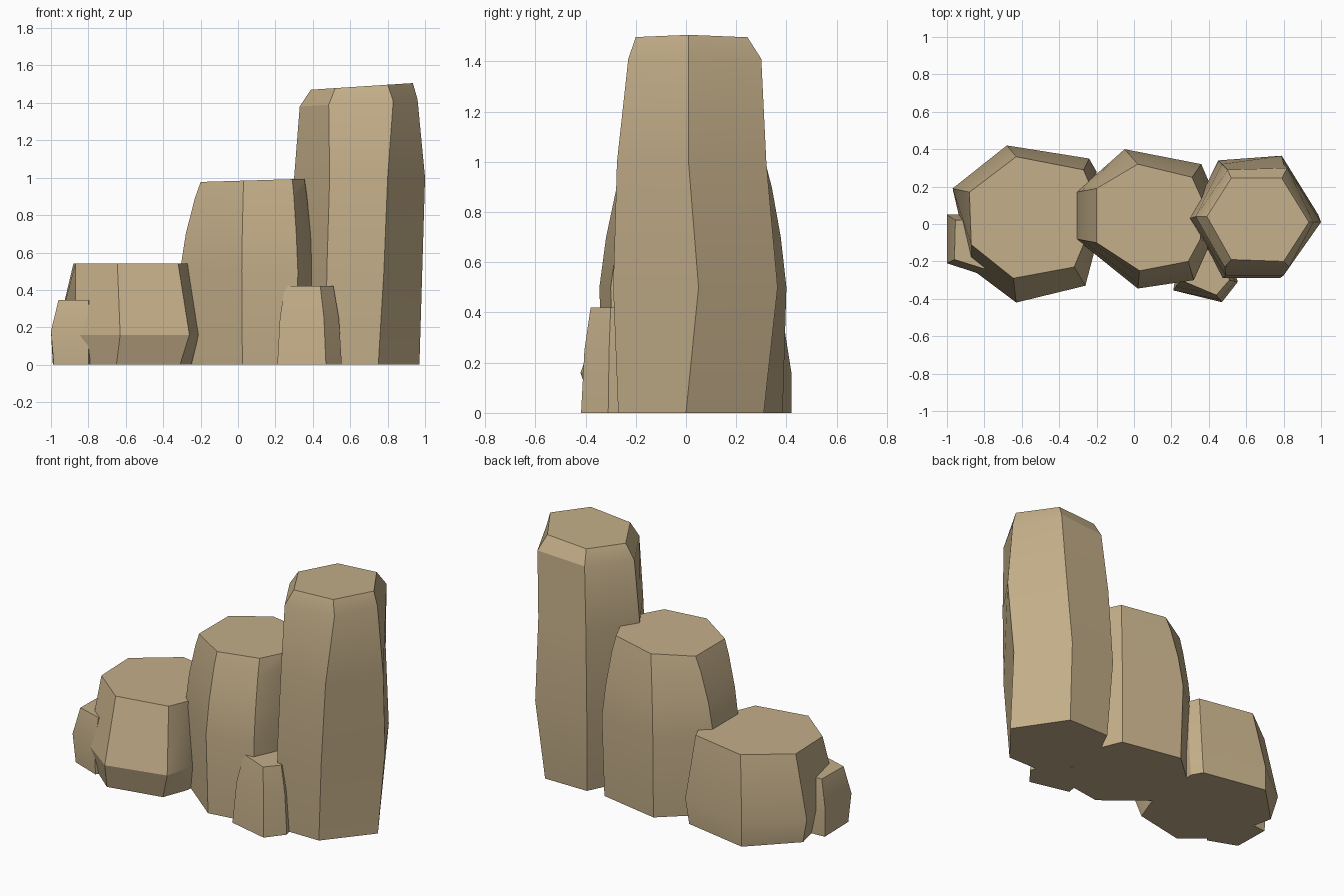
import bpy, bmesh, math

if "Cube" in bpy.data.objects:
    bpy.data.objects.remove(bpy.data.objects["Cube"])

tan = bpy.data.materials.new("sandstone_tan")
tan.diffuse_color = (0.55, 0.425, 0.25, 1)
tan.use_nodes = True
tan.node_tree.nodes["Principled BSDF"].inputs["Base Color"].default_value = tan.diffuse_color


def ring(outline, z, scale=1.0, tilt=0.0):
    """Outline at height z, scaled about its centre; tilt raises the +x side."""
    cx = sum(p[0] for p in outline) / len(outline)
    cy = sum(p[1] for p in outline) / len(outline)
    return [(cx + (x - cx) * scale, cy + (y - cy) * scale, z + tilt * (x - cx))
            for x, y in outline]


def mix(a, b, t):
    """Outline between two outlines."""
    return [(p[0] + (q[0] - p[0]) * t, p[1] + (q[1] - p[1]) * t) for p, q in zip(a, b)]


def rock(name, rings):
    """Loft a closed rock through rings listed from the ground up."""
    bm = bmesh.new()
    loops = [[bm.verts.new(p) for p in r] for r in rings]
    n = len(rings[0])
    bm.faces.new(loops[0])
    bm.faces.new(loops[-1])
    for a, b in zip(loops, loops[1:]):
        for i in range(n):
            j = (i + 1) % n
            bm.faces.new((a[i], a[j], b[j], b[i]))
    bmesh.ops.recalc_face_normals(bm, faces=bm.faces)
    me = bpy.data.meshes.new(name)
    bm.to_mesh(me)
    bm.free()
    me.materials.append(tan)
    ob = bpy.data.objects.new(name, me)
    bpy.context.collection.objects.link(ob)
    bpy.ops.object.select_all(action='DESELECT')
    ob.select_set(True)
    bpy.context.view_layer.objects.active = ob
    bpy.ops.object.shade_smooth_by_angle(angle=math.radians(25))


# Tall pillar: six sides, bulging in the middle, chamfered sloping top
tall_base = [(.33, .02), (.47, -.27), (.75, -.27), (.97, 0), (.76, .31), (.47, .31)]
tall_low = [(.31, .03), (.475, -.29), (.78, -.29), (.985, .05), (.79, .365), (.45, .34)]
tall_mid = [(.30, .03), (.49, -.275), (.80, -.275), (1.0, .01), (.80, .32), (.47, .32)]
tall_neck = [(.33, .04), (.485, -.23), (.83, -.23), (.96, .01), (.82, .30), (.50, .29)]
tall_top = [(.39, .04), (.52, -.19), (.80, -.20), (.935, .01), (.79, .245), (.52, .245)]
rock("tall_pillar", [ring(tall_base, 0), ring(tall_low, .5), ring(tall_mid, 1.0),
                     ring(tall_neck, 1.40, tilt=.06), ring(tall_top, 1.488, tilt=.065)])

# Middle pillar: eight sides, leaning inward above the waist
mid_wide = [(-.31, .17), (-.31, -.08), (.02, -.345), (.32, -.30),
            (.40, -.12), (.42, .18), (.36, .32), (-.05, .40)]
mid_top = [(-.20, .19), (-.20, -.10), (.03, -.25), (.29, -.20),
           (.355, -.08), (.36, .14), (.31, .25), (.02, .32)]
rock("middle_pillar", [ring(mid_wide, 0, .96), ring(mid_wide, .50),
                       ring(mix(mid_wide, mid_top, .28), .70),
                       ring(mix(mid_wide, mid_top, .72), .90, tilt=.03),
                       ring(mid_top, .987, tilt=.03)])

# Low boulder: widest just above the ground
low_base = [(-.93, .17), (-.84, -.21), (-.65, -.37), (-.31, -.30),
            (-.25, -.14), (-.22, .27), (-.26, .34), (-.68, .42)]
low_wide = [(-.97, .19), (-.87, -.24), (-.63, -.42), (-.26, -.33),
            (-.21, -.14), (-.20, .28), (-.24, .35), (-.68, .42)]
low_top = [(-.88, .17), (-.87, -.11), (-.645, -.29), (-.32, -.23),
           (-.27, -.11), (-.24, .22), (-.27, .29), (-.63, .36)]
rock("low_boulder", [ring(low_base, 0), ring(low_wide, .16), ring(low_top, .54)])

# Small stone at the front, tucked against the tall pillar
front_base = [(.21, -.355), (.47, -.418), (.555, -.31), (.50, -.12), (.25, -.12)]
front_top = [(.25, -.30), (.44, -.38), (.51, -.30), (.47, -.14), (.28, -.14)]
rock("front_stone", [ring(front_base, 0), ring(mix(front_base, front_top, .35), .25),
                     ring(front_top, .42)])

# Small stone at the left end
side_base = [(-.99, .04), (-.985, -.20), (-.80, -.27), (-.70, -.10), (-.80, .05)]
side_wide = [(-1.0, .05), (-1.0, -.21), (-.80, -.275), (-.70, -.10), (-.80, .05)]
side_top = [(-.955, .02), (-.96, -.19), (-.80, -.24), (-.70, -.10), (-.80, .03)]
rock("side_stone", [ring(side_base, 0), ring(side_wide, .18), ring(side_top, .345)])
